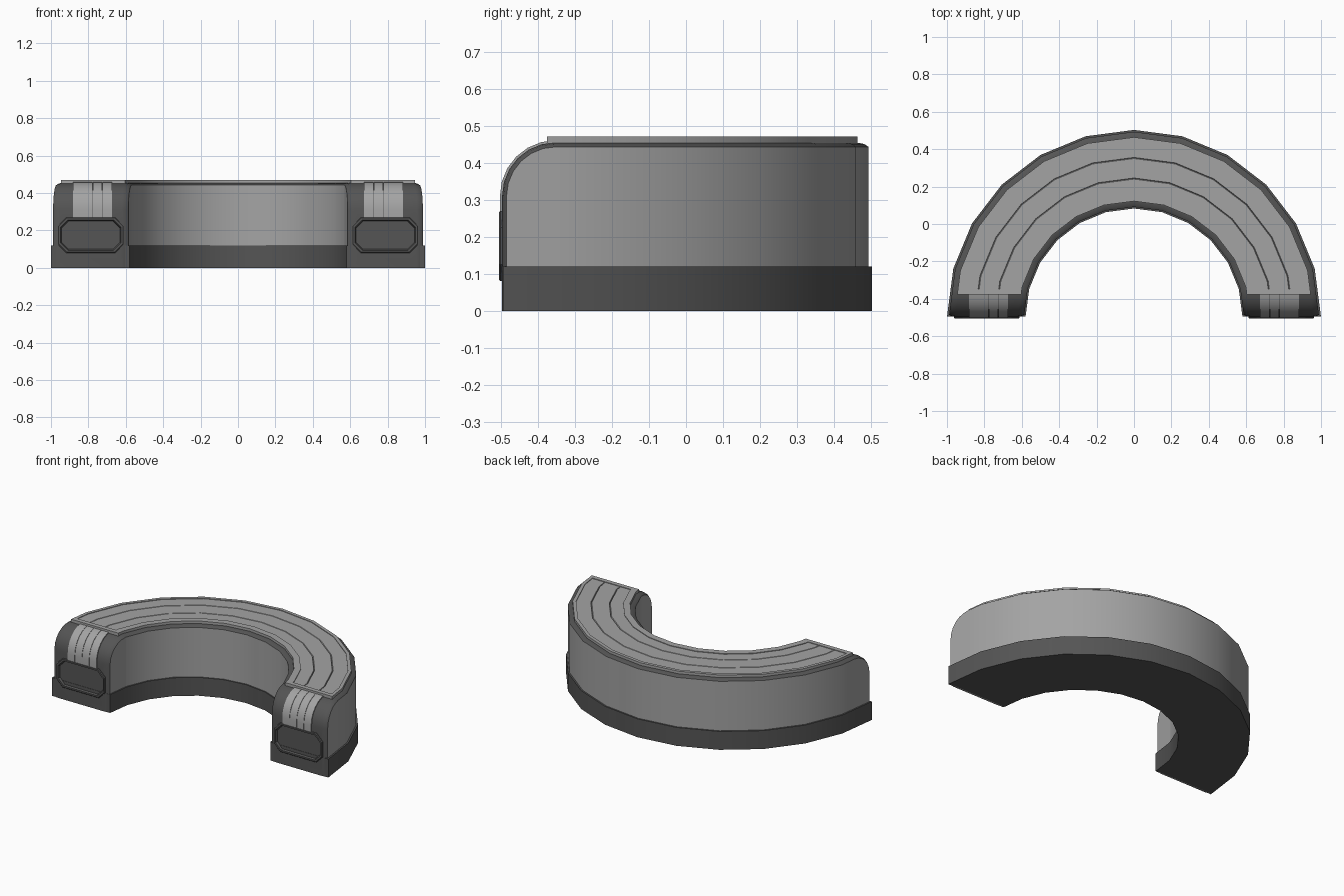
import bpy, bmesh, math
from math import sin, cos, radians

if "Cube" in bpy.data.objects:
    bpy.data.objects.remove(bpy.data.objects["Cube"])

CY = -0.497                      # y of the arc centre
TAN = math.tan(radians(7.5))     # slope of the first 15 degree chord
R, ZC, ZT = 0.145, 0.31, 0.455   # front rounding radius, its centre height, body top


def material(name, v):
    m = bpy.data.materials.new(name)
    m.diffuse_color = (v, v, v, 1)
    m.use_nodes = True
    m.node_tree.nodes["Principled BSDF"].inputs["Base Color"].default_value = m.diffuse_color
    return m


LIGHT = material("light grey", 0.37)
DARK = material("dark grey", 0.09)


def on_cut(r, d):                # point on a straight cut d behind the front
    return (r - d * TAN, CY + d)


def on_arc(r, deg):
    return (r * cos(radians(deg)), CY + r * sin(radians(deg)))


def loft(name, rings, mats, cap_end=False, rule=None, cutter=None):
    """Join closed rings into a skin, mirror it in x, and finish the shading."""
    bm = bmesh.new()
    vs = [[bm.verts.new(p) for p in ring] for ring in rings]
    n = len(vs[0])
    for a, b in zip(vs, vs[1:]):
        for i in range(n):
            f = bm.faces.new((a[i], a[(i + 1) % n], b[(i + 1) % n], b[i]))
            f.material_index = rule(i) if rule else 0
    bm.faces.new(vs[0])
    if cap_end:
        bm.faces.new(vs[-1])
    bmesh.ops.remove_doubles(bm, verts=bm.verts, dist=1e-5)
    bmesh.ops.dissolve_degenerate(bm, edges=bm.edges, dist=1e-5)
    bmesh.ops.recalc_face_normals(bm, faces=bm.faces)
    me = bpy.data.meshes.new(name)
    bm.to_mesh(me)
    bm.free()
    for m in mats:
        me.materials.append(m)
    ob = bpy.data.objects.new(name, me)
    bpy.context.collection.objects.link(ob)
    mir = ob.modifiers.new("mirror", 'MIRROR')
    mir.use_clip = True
    if cutter:
        bo = ob.modifiers.new("slots", 'BOOLEAN')
        bo.object, bo.operation, bo.solver = cutter, 'DIFFERENCE', 'EXACT'
    bpy.ops.object.select_all(action='DESELECT')
    ob.select_set(True)
    bpy.context.view_layer.objects.active = ob
    bpy.ops.object.convert(target='MESH')
    bpy.ops.object.shade_smooth_by_angle(angle=radians(28))
    return ob


def sweep(name, section, start, mat):
    """Sweep an (r, z) section from a straight front cut round to the middle."""
    rings = [[(*on_cut(r, start), z) for r, z in section]]
    rings += [[(*on_arc(r, a), z) for r, z in section] for a in range(15, 91, 15)]
    return loft(name, rings, [mat])


def box(r0, r1, z0, z1):
    return [(r0, z0), (r1, z0), (r1, z1), (r0, z1)]


def octagon(w, h, c, y):
    cx, cz = 0.787, 0.175
    q = [(w, h - c), (w - c, h), (c - w, h), (-w, h - c),
         (-w, c - h), (c - w, -h), (w - c, -h), (w, c - h)]
    return [(cx + x, y, cz + z) for x, z in q]


# cutter for the end slots
cutter = loft("slot_cutter", [octagon(0.165, 0.085, 0.04, CY - 0.05),
                              octagon(0.165, 0.085, 0.04, CY + 0.065)],
              [DARK, DARK], cap_end=True, rule=lambda i: 1)
for f in cutter.data.polygons:
    f.material_index = 1
cutter.hide_render = True

# body: light side walls, dark rounded top and ends
RO, RI = 0.99, 0.588
edge = [(0, 0.012), (0.012, 0.004), (0.034, 0)]          # (side offset, inset)
band = [(RO - o, i) for o, i in edge] + [(RI + o, i) for o, i in reversed(edge)]


def body_ring(place, height):
    pts = [(*place(r, i), height(i)) for r, i in band]
    return [(*pts[0][:2], 0)] + pts + [(*pts[-1][:2], 0)]


rings = [body_ring(on_cut, lambda i: 0)]
for k in range(7):
    a = radians(15 * k)
    rings.append(body_ring(lambda r, i: on_cut(r, R - (R - i) * cos(a)),
                           lambda i: ZC + (R - i) * sin(a)))
for deg in range(15, 91, 15):
    rings.append(body_ring(lambda r, i: on_arc(r, deg), lambda i: ZT - i))
loft("body", rings, [LIGHT, DARK], rule=lambda i: 0 if i in (0, 6) else 1, cutter=cutter)
bpy.data.objects.remove(cutter)

# plinth around the foot
sweep("plinth", box(0.58, 1.0, 0.0, 0.12), 0.003, DARK)

# top plate with two fine grooves, and its raised border
top, g = 0.467, 0.003
section = [(0.62, 0.44), (0.96, 0.44), (0.96, top)]
for r in (0.85, 0.74):
    section += [(r + g, top), (r, top - 0.006), (r - g, top)]
section.append((0.62, top))
sweep("top_plate", section, 0.122, LIGHT)
sweep("outer_border", box(0.94, 0.961, 0.45, 0.471), 0.121, LIGHT)
sweep("inner_border", box(0.619, 0.66, 0.45, 0.471), 0.121, LIGHT)
loft("end_border", [[(*on_cut(r, d), z) for r, d in
                     ((0.65, 0.121), (0.95, 0.121), (0.95, 0.15), (0.65, 0.15))]
                    for z in (0.45, 0.471)], [LIGHT], cap_end=True)

# light strips climbing over the rounded ends
cuts = [0.672, 0.725, 0.777, 0.829, 0.882]
for n, (x0, x1) in enumerate(zip(cuts, cuts[1:])):
    x0, x1 = x0 + 0.001, x1 - 0.001
    lift, sink = -0.006, 0.01
    rings = [[(x, CY + i, 0.26) for x, i in
              ((x0, lift), (x1, lift), (x1, sink), (x0, sink))]]
    for k in range(7):
        a = radians(15 * k)
        rings.append([(x, CY + R - (R - i) * cos(a), ZC + (R - i) * sin(a)) for x, i in
                      ((x0, lift), (x1, lift), (x1, sink), (x0, sink))])
    loft(f"end_strip_{n + 1}", rings, [LIGHT], cap_end=True)

# slot frames with a recessed tray
loft("slot_frame", [octagon(0.176, 0.095, 0.045, CY + 0.005),
                    octagon(0.176, 0.095, 0.045, CY - 0.004),
                    octagon(0.172, 0.091, 0.044, CY - 0.008),
                    octagon(0.162, 0.081, 0.04, CY - 0.008),
                    octagon(0.156, 0.075, 0.037, CY + 0.004),
                    octagon(0.156, 0.075, 0.037, CY + 0.06),
                    octagon(0.17, 0.09, 0.042, CY + 0.06),
                    octagon(0.17, 0.09, 0.042, CY + 0.005)][0:6], [DARK], cap_end=True)
